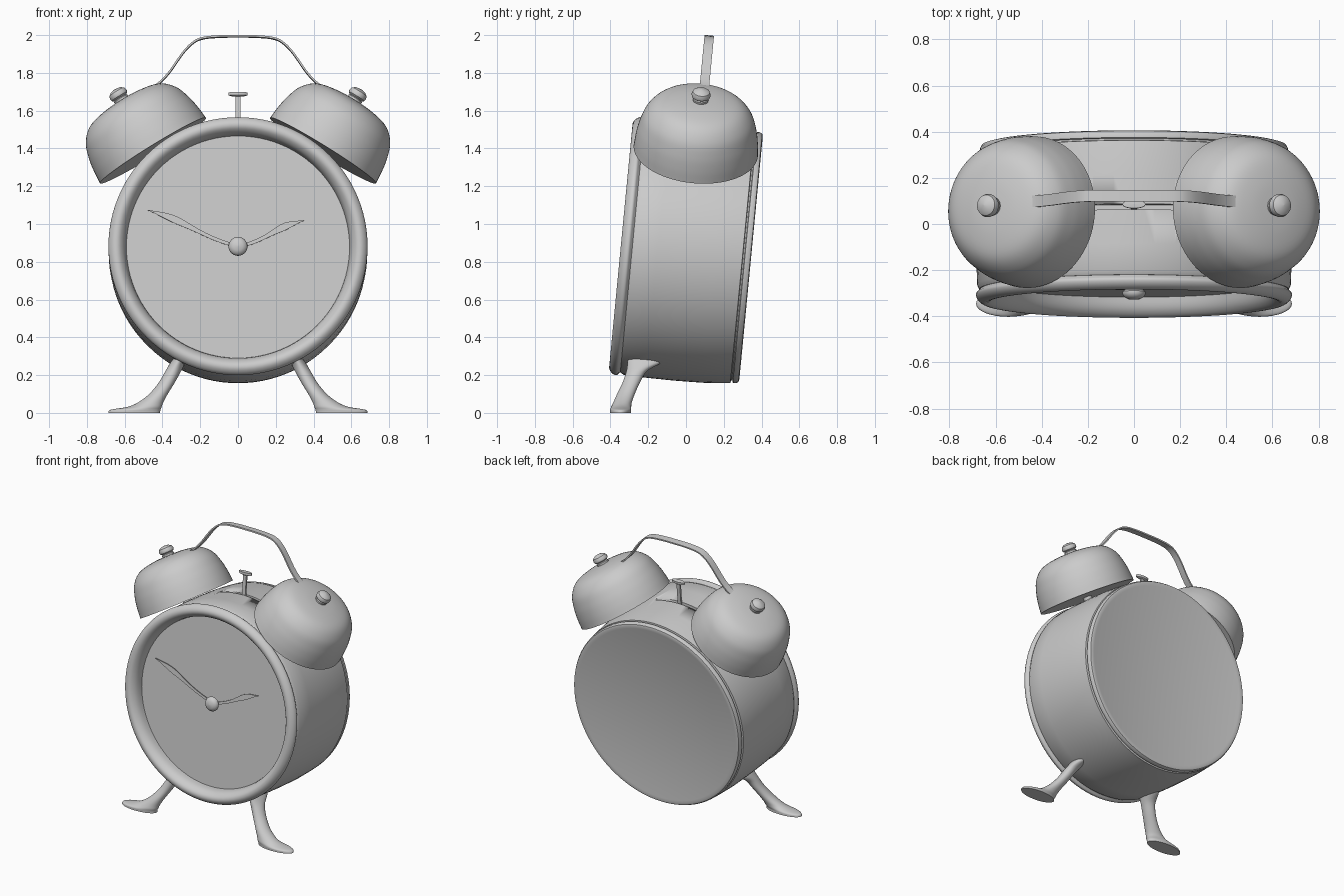
import bpy, bmesh
from math import sin, cos, pi, radians
from mathutils import Vector, Matrix

if "Cube" in bpy.data.objects:
    bpy.data.objects.remove(bpy.data.objects["Cube"])

# The clock leans back: everything but the feet is built in this tilted frame
TILT = Matrix.Translation((0, 0, 0.853)) @ Matrix.Rotation(radians(-5.5), 4, 'X')
FRONT = TILT @ Matrix.Rotation(radians(90), 4, 'X')   # local z points out of the dial


def finish(name, bm, matrix=Matrix(), angle=35):
    bmesh.ops.remove_doubles(bm, verts=bm.verts, dist=1e-5)
    bmesh.ops.recalc_face_normals(bm, faces=bm.faces)
    me = bpy.data.meshes.new(name)
    bm.to_mesh(me)
    bm.free()
    me.transform(matrix)
    ob = bpy.data.objects.new(name, me)
    bpy.context.collection.objects.link(ob)
    bpy.ops.object.select_all(action='DESELECT')
    ob.select_set(True)
    bpy.context.view_layer.objects.active = ob
    bpy.ops.object.shade_smooth_by_angle(angle=radians(angle))
    return ob


def loft(name, rings, matrix=Matrix(), caps=True, loop=False, angle=35):
    bm = bmesh.new()
    vs = [[bm.verts.new(p) for p in r] for r in rings]
    n = len(rings[0])
    pairs = list(zip(vs, vs[1:])) + ([(vs[-1], vs[0])] if loop else [])
    for a, b in pairs:
        for i in range(n):
            j = (i + 1) % n
            bm.faces.new((a[i], a[j], b[j], b[i]))
    if caps and not loop:
        bm.faces.new(vs[0])
        bm.faces.new(vs[-1])
    return finish(name, bm, matrix, angle)


def lathe(name, profile, matrix, n=96, loop=False, angle=35):
    # profile of (radius, height) turned around local z
    rings = [[(max(r, 1e-4) * cos(2 * pi * i / n), max(r, 1e-4) * sin(2 * pi * i / n), h)
              for i in range(n)] for r, h in profile]
    return loft(name, rings, matrix, True, loop, angle)


def spline(pts, steps=5):
    # smooth curve through the given points
    p = [Vector(q) for q in pts]
    p = [2 * p[0] - p[1]] + p + [2 * p[-1] - p[-2]]
    out = []
    for a, b, c, d in zip(p, p[1:], p[2:], p[3:]):
        for k in range(steps):
            t = k / steps
            out.append(0.5 * (2 * b + (c - a) * t + (2 * a - 5 * b + 4 * c - d) * t * t
                              + (3 * b - a - 3 * c + d) * t ** 3))
    return out + [p[-2]]


def box(name, size, centre, matrix):
    bm = bmesh.new()
    bmesh.ops.create_cube(bm, size=1)
    return finish(name, bm, matrix @ Matrix.Translation(centre) @ Matrix.Diagonal((*size, 1)))


# Drum case with back rim groove
case = lathe("case", [(0, 0.25), (0.64, 0.25), (0.65, 0.285), (0.67, 0.285), (0.68, 0.265),
                      (0.684, 0.15), (0.685, 0), (0.682, -0.15), (0.675, -0.25), (0.67, -0.3),
                      (0.655, -0.303), (0.655, -0.31), (0.667, -0.313), (0.667, -0.33),
                      (0.66, -0.342), (0.645, -0.346), (0.63, -0.342), (0, -0.342)], FRONT)

# Hammer slot cut in the top of the case
cutter = box("slot_cutter", (0.38, 0.024, 0.2), (0, 0.01, 0.72), TILT)
cutter.hide_render = True
bpy.context.view_layer.objects.active = case
mod = case.modifiers.new("slot", 'BOOLEAN')
mod.operation, mod.solver, mod.object = 'DIFFERENCE', 'EXACT', cutter
bpy.ops.object.modifier_move_to_index(modifier="slot", index=0)
bpy.ops.object.modifier_apply(modifier="slot")
bpy.data.objects.remove(cutter)

# Bezel ring and dial
bezel = spline([(0.672, 0.29), (0.686, 0.305), (0.678, 0.328), (0.655, 0.345), (0.63, 0.343),
                (0.608, 0.322), (0.596, 0.295), (0.59, 0.258)], 3)
lathe("bezel", list(bezel) + [(0.64, 0.258)], FRONT, loop=True)
lathe("dial", [(0, 0.252), (0.6, 0.252), (0.6, 0.262), (0, 0.262)], FRONT)

# Centre knob
lathe("centre_knob", [(0, 0.25), (0.022, 0.25), (0.022, 0.285), (0.04, 0.286), (0.05, 0.295),
                      (0.05, 0.305), (0.042, 0.318), (0.025, 0.327), (0, 0.33)], FRONT, 32)


# Leaf-shaped hands: half-widths along the length
def hand(name, tip, height):
    tip = Vector(tip)
    side = Vector((-tip.y, tip.x)).normalized()
    bend = side * (-0.008 if tip.x > 0 else 0.008)
    stations = spline([(0, 0.008), (0.2, 0.009), (0.45, 0.011), (0.68, 0.019),
                       (0.82, 0.014), (0.92, 0.006), (1, 0.001)], 3)
    rings = []
    for t, w in stations:
        c = tip * t + bend * sin(2 * pi * t)
        a, b = c + side * w, c - side * w
        rings.append([(*a, height), (*b, height), (*b, height + 0.006), (*a, height + 0.006)])
    loft(name, rings, FRONT)


hand("minute_hand", (-0.48, 0.195), 0.282)
hand("hour_hand", (0.35, 0.14), 0.274)

# Bells with knobs and posts
bell = spline([(0.33, 0), (0.324, 0.07), (0.31, 0.145), (0.281, 0.222), (0.22, 0.282),
               (0.12, 0.308), (0, 0.315)])
inner = [Vector((max(p.x - 0.012, 0), max(p.y - 0.012, 0))) for p in reversed(bell)]
for s, tag in ((1, "right"), (-1, "left")):
    axis = Vector((0.524 * s, 0, 0.851))
    place = TILT @ Matrix.Translation((0.45 * s, 0, 0.538)) @ \
        Vector((0, 0, 1)).rotation_difference(axis).to_matrix().to_4x4()
    lathe("bell_" + tag, bell + inner, place, 72)
    lathe("bell_post_" + tag, [(0.03, -0.1), (0.03, 0.31)], place, 24)
    lathe("bell_knob_" + tag, [(0.04, 0.305), (0.042, 0.325), (0.036, 0.33), (0.048, 0.338),
                               (0.051, 0.35), (0.045, 0.367), (0.028, 0.379), (0, 0.384)],
          place, 32)

# Carrying handle strap
half = [(0.45, 0.875), (0.41, 0.905), (0.36, 0.96), (0.29, 1.06), (0.235, 1.115), (0.18, 1.138),
        (0.09, 1.146), (0, 1.147)]
path = spline(half + [(-x, z) for x, z in reversed(half[:-1])], 4)
rings = []
for i, p in enumerate(path):
    d = (path[min(i + 1, len(path) - 1)] - path[max(i - 1, 0)]).normalized()
    nrm = Vector((d.y, -d.x)) * 0.005
    rings.append([(q.x, y, q.y) for q, y in ((p + nrm, -0.012), (p + nrm, 0.038),
                                             (p - nrm, 0.038), (p - nrm, -0.012))])
loft("handle", rings, TILT)

# Hammer: stem and T-shaped head
box("hammer_stem", (0.026, 0.014, 0.28), (0, 0.005, 0.70), TILT)
lathe("hammer_head", [(0.03, -0.012), (0.05, -0.006), (0.05, 0.01), (0, 0.012)],
      TILT @ Matrix.Translation((0, 0.005, 0.838)) @ Matrix.Diagonal((1, 0.36, 1, 1)), 24)

# Feet: stacked ovals (height, inner x, outer x, centre y, half depth)
foot = spline([(0.008, 0.412, 0.685, -0.346, 0.056), (0.018, 0.41, 0.67, -0.346, 0.056),
               (0.032, 0.404, 0.585, -0.343, 0.053), (0.055, 0.396, 0.53, -0.336, 0.049),
               (0.1, 0.372, 0.47, -0.318, 0.047), (0.16, 0.335, 0.42, -0.29, 0.046),
               (0.22, 0.302, 0.385, -0.262, 0.054), (0.26, 0.282, 0.362, -0.225, 0.085),
               (0.285, 0.27, 0.345, -0.215, 0.095)], 4)
foot.insert(0, Vector((0, *foot[0][1:])))
for s, tag in ((1, "right"), (-1, "left")):
    loft("foot_" + tag, [[(s * ((a + b) / 2 + (b - a) / 2 * cos(2 * pi * i / 32)),
                           y + d * sin(2 * pi * i / 32), z) for i in range(32)]
                         for z, a, b, y, d in foot], angle=50)
